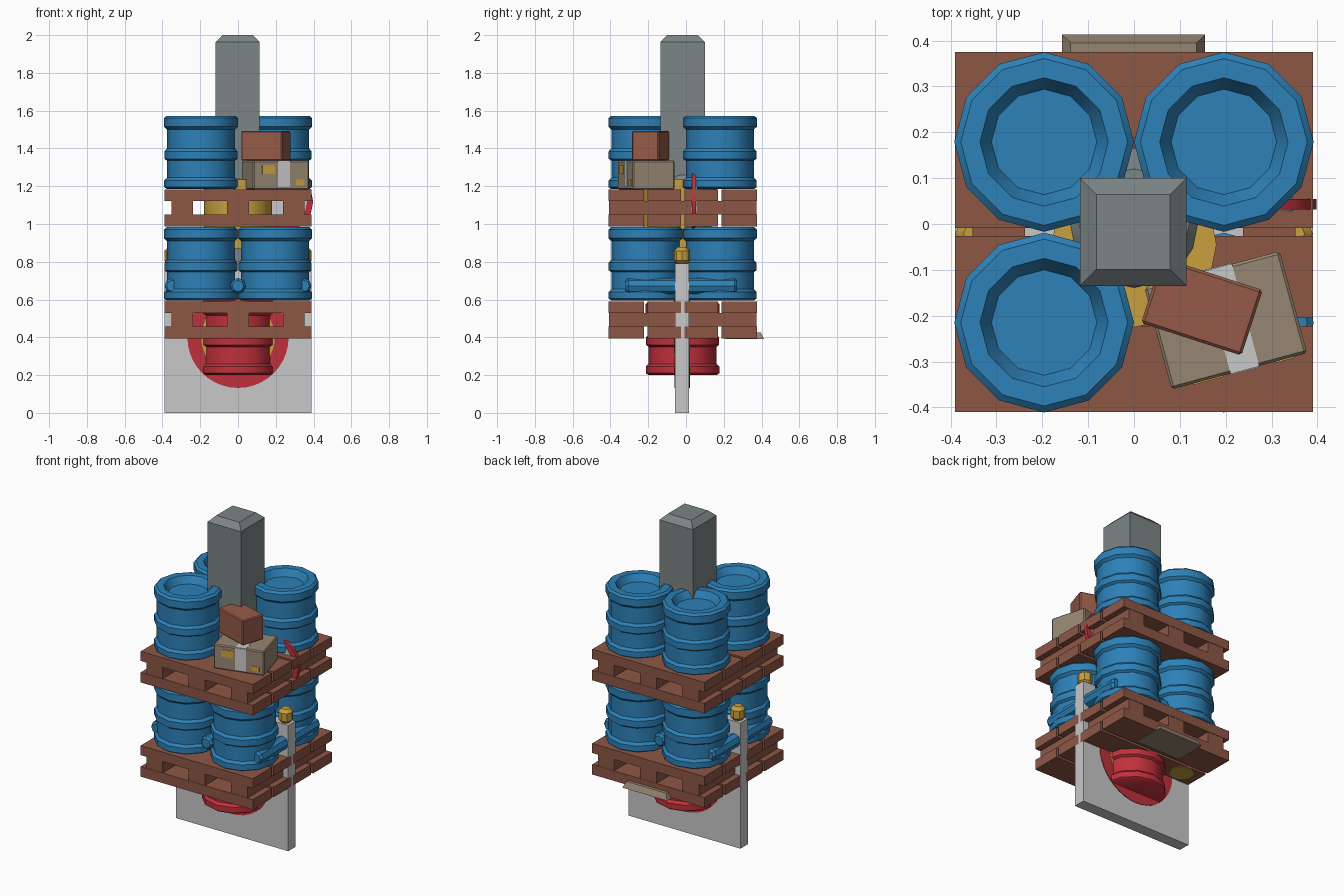
import bpy, bmesh
from math import sin, cos, pi, radians
from mathutils import Matrix

cube = bpy.data.objects.get("Cube")
if cube:
    bpy.data.objects.remove(cube, do_unlink=True)

CY = -0.018  # depth of the stack axis


def material(name, r, g, b):
    m = bpy.data.materials.new(name)
    m.use_nodes = True
    m.diffuse_color = (r, g, b, 1)
    m.node_tree.nodes["Principled BSDF"].inputs["Base Color"].default_value = (r, g, b, 1)
    return m


blue = material("drum blue", 0.026, 0.22, 0.48)
wood = material("pallet brown", 0.27, 0.095, 0.06)
box_brown = material("box brown", 0.30, 0.105, 0.065)
grey = material("post grey", 0.2, 0.235, 0.24)
white = material("board white", 0.58, 0.58, 0.58)
tan = material("cardboard tan", 0.31, 0.24, 0.17)
red = material("drum red", 0.53, 0.03, 0.045)
gold = material("gold", 0.58, 0.35, 0.05)


def finish(bm, name, mat, smooth=False):
    bmesh.ops.recalc_face_normals(bm, faces=bm.faces)
    me = bpy.data.meshes.new(name)
    bm.to_mesh(me)
    bm.free()
    ob = bpy.data.objects.new(name, me)
    bpy.context.collection.objects.link(ob)
    me.materials.append(mat)
    if smooth:
        bpy.ops.object.select_all(action="DESELECT")
        ob.select_set(True)
        bpy.context.view_layer.objects.active = ob
        bpy.ops.object.shade_smooth_by_angle(angle=radians(35))
    return ob


def add_box(bm, lo, hi):
    mid = [(a + b) / 2 for a, b in zip(lo, hi)]
    size = [b - a for a, b in zip(lo, hi)]
    bmesh.ops.create_cube(bm, size=1, matrix=Matrix.Translation(mid) @ Matrix.Diagonal((*size, 1)))


def block(name, lo, hi, mat, bevel=0):
    bm = bmesh.new()
    add_box(bm, lo, hi)
    if bevel:
        bmesh.ops.bevel(bm, geom=bm.edges[:], offset=bevel, segments=1, affect="EDGES")
    return finish(bm, name, mat)


def lathe(name, profile, sides, mat, loc, smooth=True):
    """Spin (radius, height) points round z; the ends are capped."""
    bm = bmesh.new()
    rings = [[bm.verts.new((r * cos(2 * pi * i / sides), r * sin(2 * pi * i / sides), z))
              for i in range(sides)] for r, z in profile]
    for a, b in zip(rings, rings[1:]):
        for i in range(sides):
            j = (i + 1) % sides
            bm.faces.new((a[i], a[j], b[j], b[i]))
    bm.faces.new(rings[0])
    bm.faces.new(rings[-1])
    ob = finish(bm, name, mat, smooth)
    ob.location = loc
    return ob


def disc(name, radius, depth, mat, loc, sides=40):
    """Disc facing along y."""
    ob = lathe(name, [(radius, -depth / 2), (radius, depth / 2)], sides, mat, loc)
    ob.rotation_euler.x = pi / 2
    return ob


# Ribbed drums with a sunken lid
DRUM = [(0.18, 0), (0.195, 0.01), (0.195, 0.045), (0.18, 0.06),
        (0.18, 0.15), (0.194, 0.16), (0.194, 0.2), (0.18, 0.215),
        (0.18, 0.315), (0.196, 0.33), (0.196, 0.375), (0.182, 0.388),
        (0.14, 0.388), (0.115, 0.345)]


def drum(name, x, y, z, mat):
    lathe(name, DRUM, 12, mat, (x, y, z))


for level, z in (("lower", 0.595), ("upper", 1.185)):
    for sx in (-1, 1):
        for y, place in ((-0.215, "front"), (0.179, "back")):
            if level == "upper" and sx > 0 and place == "front":
                continue  # the boxes stand here
            drum(f"{level}_{place}_drum", sx * 0.196, y, z, blue)
drum("hanging_red_drum", 0, CY, 0.2, red)


# Pallets: cross planks above and below three stringers
def pallet(name, z):
    bm = bmesh.new()
    pitch = 0.785 / 4
    for i in range(4):
        y0 = -0.41 + i * pitch + (0.009 if i else 0)
        y1 = -0.41 + (i + 1) * pitch - (0.009 if i < 3 else 0)
        for z0, z1 in ((z, z + 0.063), (z + 0.135, z + 0.195)):
            add_box(bm, (-0.39, y0, z0), (0.39, y1, z1))
    for x in (-0.295, 0, 0.295):
        add_box(bm, (x - 0.057, -0.408, z + 0.063), (x + 0.057, 0.373, z + 0.135))
    finish(bm, name, wood)


pallet("lower_pallet", 0.395)
pallet("upper_pallet", 0.987)

# Upright board with a painted ring on both faces and knobs on its ends
block("sign_board", (-0.39, -0.058, 0), (0.39, 0.016, 0.79), white)
for side, y in ((-1, -0.058), (1, 0.016)):
    disc("painted_ring", 0.268, 0.004, red, (0, y + side * 0.002, 0.4))
    disc("painted_centre", 0.195, 0.004, gold, (0, y + side * 0.004, 0.4))
for sx in (-1, 1):
    lathe("end_knob", [(0.025, -0.045), (0.043, -0.025), (0.043, 0.025), (0.025, 0.045)],
          8, gold, (sx * 0.347, -0.021, 0.832))

# Horizontal pipes between and beside the lower drums
for x in (-0.348, 0, 0.348):
    ob = lathe("side_pipe", [(0.03, -0.295), (0.042, -0.28), (0.042, 0.28), (0.03, 0.295)],
               8, blue, (x, -0.024, 0.672))
    ob.rotation_euler = (pi / 2, 0, 0)

# Central post with a chamfered top, round collar and gold core
bm = bmesh.new()
add_box(bm, (-0.118, -0.135, 0.8), (0.115, 0.1, 2))
top = [e for e in bm.edges if all(v.co.z > 1.9 for v in e.verts)]
bmesh.ops.bevel(bm, geom=top, offset=0.036, segments=1, affect="EDGES")
finish(bm, "central_post", grey)
lathe("post_collar", [(0.165, 1.15), (0.165, 1.2), (0.12, 1.26)], 16, grey, (0, 0, 0))
lathe("gold_core", [(0.18, 0.87), (0.18, 1.235)], 16, gold, (0, -0.045, 0))

# Stacked boxes in the open corner
def crate(name, half, z0, z1, mat, loc, turn):
    ob = block(name, (-half[0], -half[1], z0), (half[0], half[1], z1), mat, 0.006)
    ob.location = loc
    ob.rotation_euler.z = radians(turn)


def label(name, lo, hi, mat):
    ob = block(name, lo, hi, mat)
    ob.location = (0.2, -0.21, 0)
    ob.rotation_euler.z = radians(15)


crate("cardboard_box", (0.153, 0.115), 1.183, 1.335, tan, (0.2, -0.21, 0), 15)
crate("small_brown_box", (0.115, 0.075), 1.336, 1.492, box_brown, (0.148, -0.18, 0), -18)
for y in (-0.118, 0.114):
    label("tape_end", (-0.02, y, 1.195), (0.045, y + 0.004, 1.333), white)
label("tape_top", (-0.02, -0.116, 1.333), (0.045, 0.116, 1.337), white)
label("gold_label", (-0.105, -0.118, 1.265), (-0.035, -0.113, 1.31), gold)
label("small_gold_label", (0.08, -0.118, 1.205), (0.125, -0.113, 1.235), gold)

# Round warning disc stuck through the upper pallet
disc("warning_disc_rim", 0.163, 0.022, red, (0.235, 0.043, 1.118), 16)
for y in (0.031, 0.055):
    disc("warning_disc_face", 0.13, 0.006, white, (0.235, y, 1.118), 16)

# Flattened lid on the back edge and a gold plate under the lower pallet
bm = bmesh.new()
add_box(bm, (-0.157, 0.21, 0.39), (0.155, 0.413, 0.426))
for v in bm.verts:
    if v.co.z > 0.41:
        v.co.x *= 0.88
        v.co.y -= 0.018
finish(bm, "flattened_lid", tan)
lathe("gold_plate", [(0.07, 0.391), (0.07, 0.397)], 16, gold, (-0.27, 0.1, 0))
